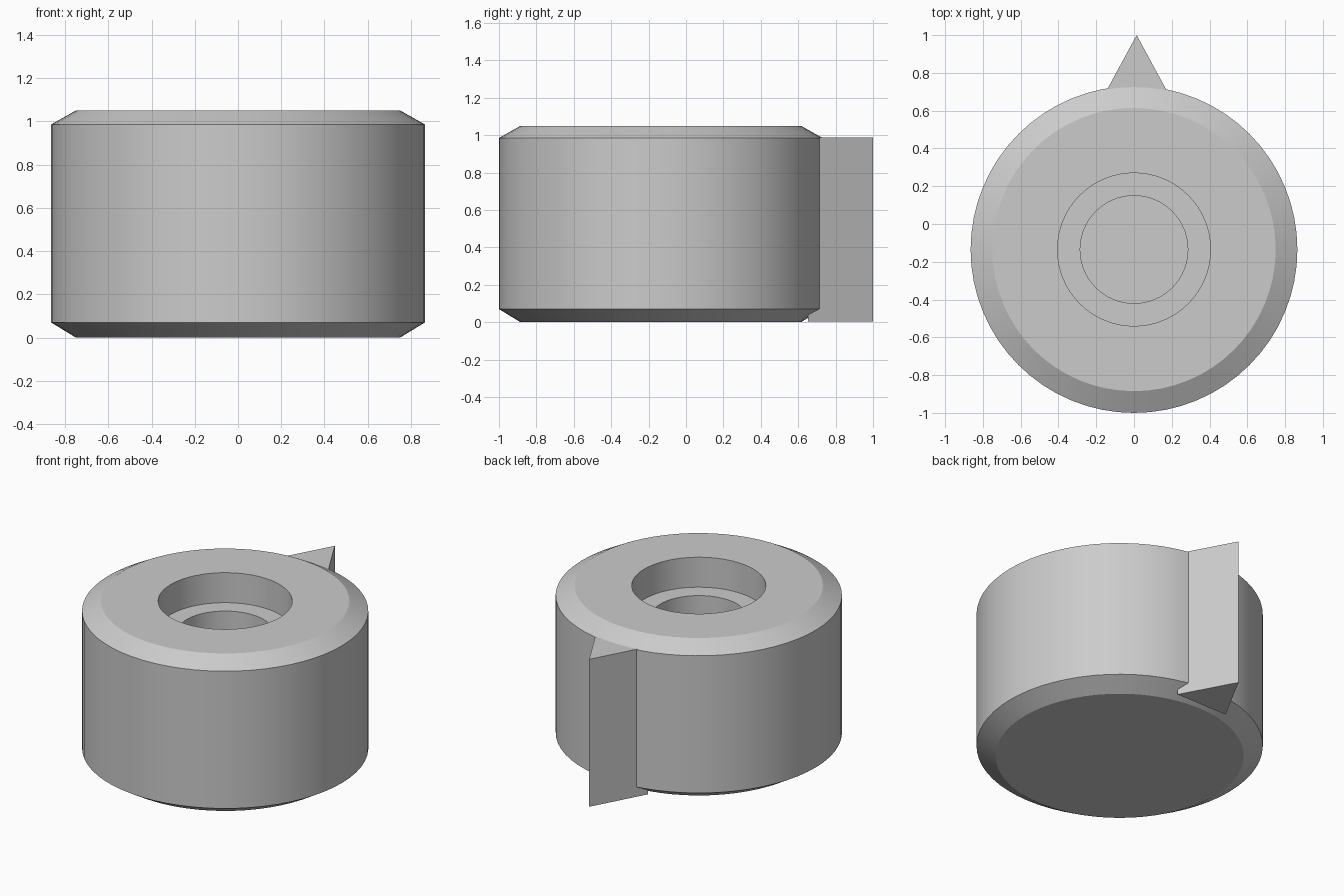
import bpy, bmesh, math

cube = bpy.data.objects.get("Cube")
if cube:
    bpy.data.objects.remove(cube, do_unlink=True)

SEGMENTS = 64
CENTRE_Y = -0.135

grey = bpy.data.materials.new("plain_grey")
grey.use_nodes = True
colour = (0.6, 0.6, 0.6, 1)
grey.diffuse_color = colour
grey.node_tree.nodes["Principled BSDF"].inputs["Base Color"].default_value = colour


def finish(bm, name, location=(0, 0, 0)):
    bmesh.ops.recalc_face_normals(bm, faces=bm.faces)
    mesh = bpy.data.meshes.new(name)
    bm.to_mesh(mesh)
    bm.free()
    mesh.materials.append(grey)
    obj = bpy.data.objects.new(name, mesh)
    obj.location = location
    bpy.context.collection.objects.link(obj)
    return obj


# Knob body: chamfered cylinder with a stepped blind bore, as a lathed profile
profile = [(0, 0), (0.75, 0), (0.865, 0.07), (0.865, 0.985), (0.75, 1.05),
           (0.405, 1.05), (0.405, 0.85), (0.285, 0.85), (0.285, 0.25), (0, 0.25)]
bm = bmesh.new()
verts = [bm.verts.new((r, 0, z)) for r, z in profile]
edges = [bm.edges.new(pair) for pair in zip(verts, verts[1:])]
bmesh.ops.spin(bm, geom=verts + edges, axis=(0, 0, 1), cent=(0, 0, 0),
               angle=math.tau, steps=SEGMENTS, use_merge=True)
bmesh.ops.remove_doubles(bm, verts=bm.verts, dist=0.0001)
body = finish(bm, "knob_body", (0, CENTRE_Y, 0))
bpy.ops.object.select_all(action="DESELECT")
body.select_set(True)
bpy.context.view_layer.objects.active = body
bpy.ops.object.shade_smooth_by_angle(angle=math.radians(28))

# Pointer: triangular prism sunk into the back of the body
bm = bmesh.new()
base = bm.faces.new([bm.verts.new((x, y, 0.005))
                     for x, y in ((-0.175, 0.652), (0.203, 0.652), (0.014, 1.0))])
prism = bmesh.ops.extrude_face_region(bm, geom=[base], use_keep_orig=True)
top = [v for v in prism["geom"] if isinstance(v, bmesh.types.BMVert)]
bmesh.ops.translate(bm, verts=top, vec=(0, 0, 0.983))
finish(bm, "pointer")
